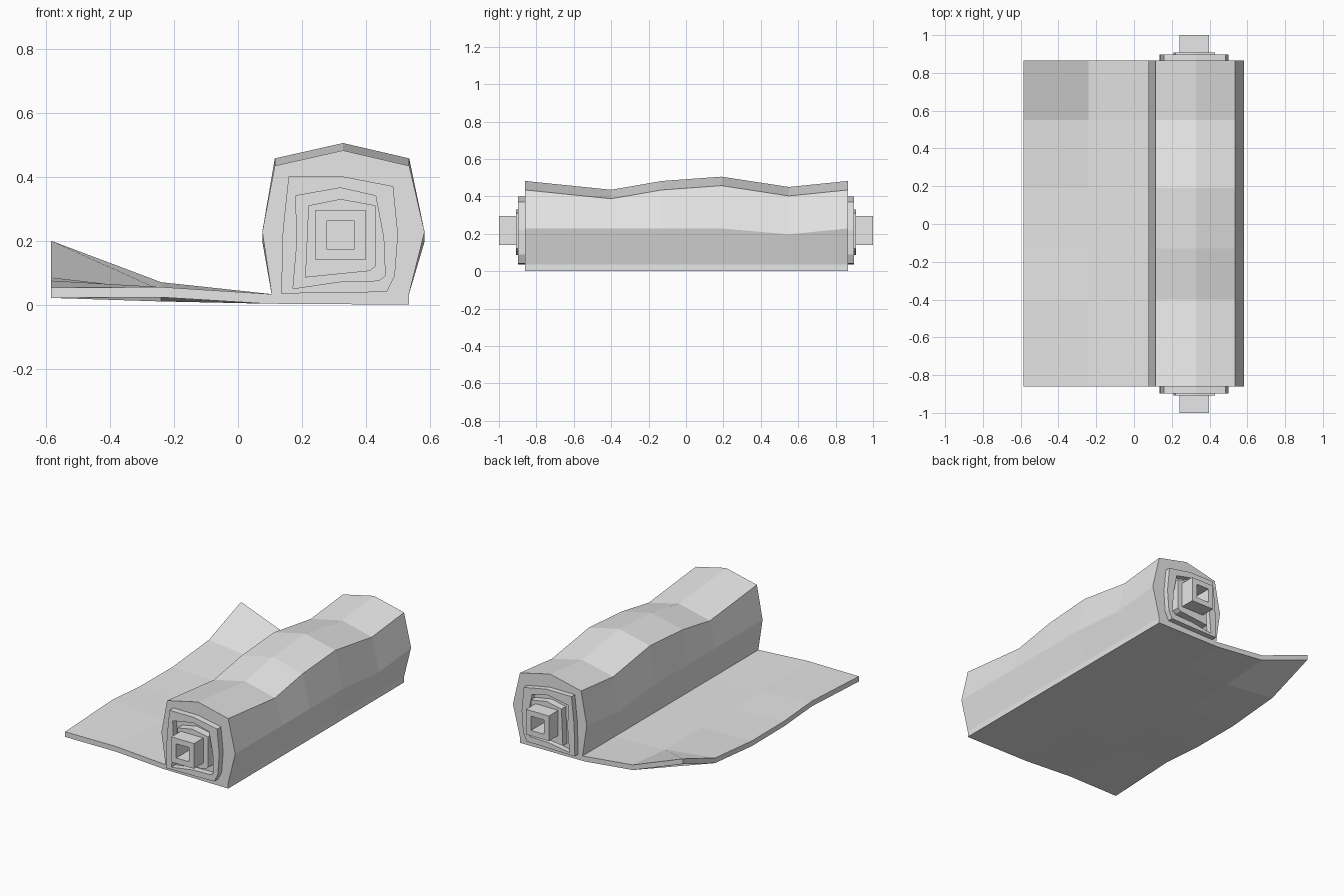
import bpy, bmesh

old = bpy.data.objects.get("Cube")
if old:
    bpy.data.objects.remove(old, do_unlink=True)

mat = bpy.data.materials.new("pale_grey")
mat.use_nodes = True
mat.diffuse_color = (0.8, 0.8, 0.8, 1)
mat.node_tree.nodes["Principled BSDF"].inputs["Base Color"].default_value = (0.8, 0.8, 0.8, 1)


def finish(name, bm):
    bmesh.ops.recalc_face_normals(bm, faces=bm.faces)
    mesh = bpy.data.meshes.new(name)
    bm.to_mesh(mesh)
    bm.free()
    mesh.materials.append(mat)
    obj = bpy.data.objects.new(name, mesh)
    bpy.context.collection.objects.link(obj)
    return obj


def bridge(bm, a, b):
    for i in range(len(a)):
        j = (i + 1) % len(a)
        bm.faces.new((a[i], a[j], b[j], b[i]))


def loft(name, sections):
    """Skin (y, xz outline) sections and cap both ends."""
    bm = bmesh.new()
    loops = [[bm.verts.new((x, y, z)) for x, z in pts] for y, pts in sections]
    for a, b in zip(loops, loops[1:]):
        bridge(bm, a, b)
    bm.faces.new(loops[0])
    bm.faces.new(loops[-1])
    return finish(name, bm)


def ring(name, outer, inner, y0, y1):
    """Hollow sleeve between two outlines with equal point counts."""
    bm = bmesh.new()
    o0, o1, i1, i0 = [[bm.verts.new((x, y, z)) for x, z in pts]
                      for pts, y in ((outer, y0), (outer, y1), (inner, y1), (inner, y0))]
    for a, b in ((o0, o1), (o1, i1), (i1, i0), (i0, o0)):
        bridge(bm, a, b)
    return finish(name, bm)


def square(cx, cz, r):
    return [(cx - r, cz - r), (cx + r, cz - r), (cx + r, cz + r), (cx - r, cz + r)]


# Rolled sheet with its loose flap: y, roll peak, widest height, flap edge top, flap bend top
stations = [
    (-0.86, 0.482, 0.228, 0.053, 0.055),
    (-0.40, 0.435, 0.228, 0.075, 0.042),
    (-0.13, 0.482, 0.228, 0.055, 0.042),
    (0.19, 0.505, 0.228, 0.053, 0.045),
    (0.55, 0.450, 0.197, 0.085, 0.045),
    (0.865, 0.482, 0.228, 0.200, 0.070),
]
thick = 0.032
sections = []
for y, peak, mid, edge, bend in stations:
    shoulder = peak - 0.048
    sections.append((y, [
        (0.535, 0.0), (0.535, 0.035), (0.583, mid), (0.535, shoulder),
        (0.328, peak), (0.115, shoulder), (0.076, mid), (0.105, 0.033),
        (-0.24, bend), (-0.585, edge), (-0.585, edge - thick),
        (-0.24, bend - thick), (0.09, 0.003)]))
loft("rolled_sheet", sections)

# Stepped inner windings and hollow core at both ends
wind_outer = [(0.135, 0.035), (0.33, 0.037), (0.465, 0.04), (0.49, 0.09),
              (0.50, 0.22), (0.485, 0.37), (0.33, 0.40), (0.158, 0.40), (0.14, 0.23)]
wind_inner = [(0.172, 0.05), (0.32, 0.072), (0.44, 0.075), (0.46, 0.09),
              (0.455, 0.21), (0.43, 0.34), (0.32, 0.365), (0.18, 0.34), (0.185, 0.2)]
core_wrap = [(0.21, 0.085), (0.41, 0.105), (0.43, 0.12), (0.43, 0.31),
             (0.32, 0.33), (0.22, 0.31)]
core_hole = [(0.25, 0.15), (0.39, 0.15), (0.39, 0.2), (0.39, 0.285),
             (0.32, 0.285), (0.25, 0.285)]
for side, s in (("front", -1), ("back", 1)):
    ring(side + "_outer_winding", wind_outer, wind_inner, s * 0.85, s * 0.898)
    ring(side + "_inner_winding", core_wrap, core_hole, s * 0.85, s * 0.908)
    ring(side + "_core_tube", square(0.32, 0.218, 0.078), square(0.32, 0.218, 0.044),
         s * 0.85, s * 1.0)
